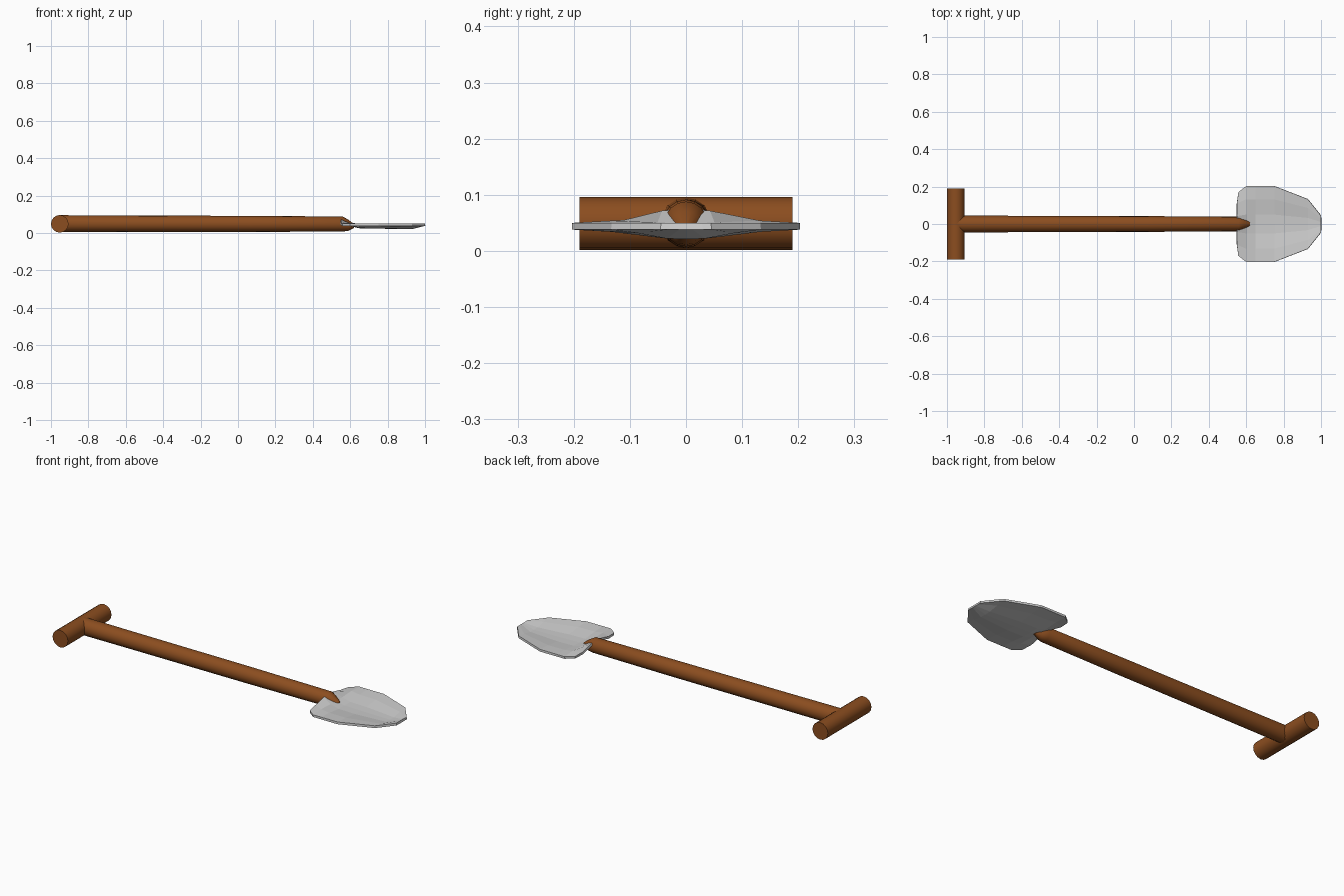
import bpy, bmesh
from math import cos, sin, pi

if "Cube" in bpy.data.objects:
    bpy.data.objects.remove(bpy.data.objects["Cube"])

SIDES = 16
wood = bpy.data.materials.new("wood")
wood.diffuse_color = (0.26, 0.075, 0.014, 1)
wood.use_nodes = True
wood.node_tree.nodes["Principled BSDF"].inputs["Base Color"].default_value = wood.diffuse_color


def make_object(name, bm, mat=None):
    bmesh.ops.recalc_face_normals(bm, faces=bm.faces)
    mesh = bpy.data.meshes.new(name)
    bm.to_mesh(mesh)
    bm.free()
    obj = bpy.data.objects.new(name, mesh)
    bpy.context.collection.objects.link(obj)
    if mat:
        mesh.materials.append(mat)
    bpy.ops.object.select_all(action='DESELECT')
    obj.select_set(True)
    bpy.context.view_layer.objects.active = obj
    return obj


def rod(name, rings, along_y=False):
    """Capped round rod through rings of (position, z, y radius, z radius)."""
    bm = bmesh.new()
    loops = []
    for p, z, ry, rz in rings:
        loop = []
        for i in range(SIDES):
            a = 2 * pi * i / SIDES
            s, h = ry * cos(a), z + rz * sin(a)
            loop.append(bm.verts.new((-0.953 + s, p, h) if along_y else (p, s, h)))
        loops.append(loop)
    for a, b in zip(loops, loops[1:]):
        for i in range(SIDES):
            j = (i + 1) % SIDES
            bm.faces.new((a[i], a[j], b[j], b[i]))
    bm.faces.new(loops[0])
    bm.faces.new(loops[-1])
    obj = make_object(name, bm, wood)
    bpy.ops.object.shade_smooth_by_angle(angle=0.6)
    return obj


# Cross grip
rod("grip", [(-0.19, 0.049, 0.047, 0.047), (0.19, 0.049, 0.047, 0.047)], True)

# Tapered shaft with a whittled tip
rod("shaft", [(-0.95, 0.05, 0.045, 0.045), (-0.64, 0.0495, 0.044, 0.044),
              (0.07, 0.0485, 0.042, 0.043), (0.56, 0.048, 0.039, 0.04),
              (0.59, 0.041, 0.026, 0.03), (0.62, 0.037, 0.012, 0.011)])

# Blade: rows of (x, half width, mid-surface heights from centre to edge)
rows = [
    (0.55, 0.170, (0.070, 0.066, 0.049, 0.044)),
    (0.60, 0.203, (0.043, 0.045, 0.048, 0.044)),
    (0.65, 0.203, (0.031, 0.032, 0.041, 0.044)),
    (0.75, 0.203, (0.029, 0.030, 0.040, 0.044)),
    (0.93, 0.133, (0.027, 0.028, 0.038, 0.044)),
    (1.00, 0.045, (0.044, 0.044, 0.044, 0.044)),
]
fractions = (0, 0.25, 0.65, 1)
bm = bmesh.new()
grid = []
for n, (x, w, heights) in enumerate(rows):
    half = list(zip(fractions, heights))
    section = [(-f, h) for f, h in half[:0:-1]] + half
    # back corners are clipped forward of the rear edge
    grid.append([bm.verts.new((x + (0.008 if n == 0 and abs(f) == 1 else 0), f * w, h))
                 for f, h in section])
for a, b in zip(grid, grid[1:]):
    for i in range(len(a) - 1):
        bm.faces.new((a[i], b[i], b[i + 1], a[i + 1]))
make_object("blade", bm)
blade = bpy.context.object
thick = blade.modifiers.new("thickness", 'SOLIDIFY')
thick.thickness = 0.012
thick.offset = 0
